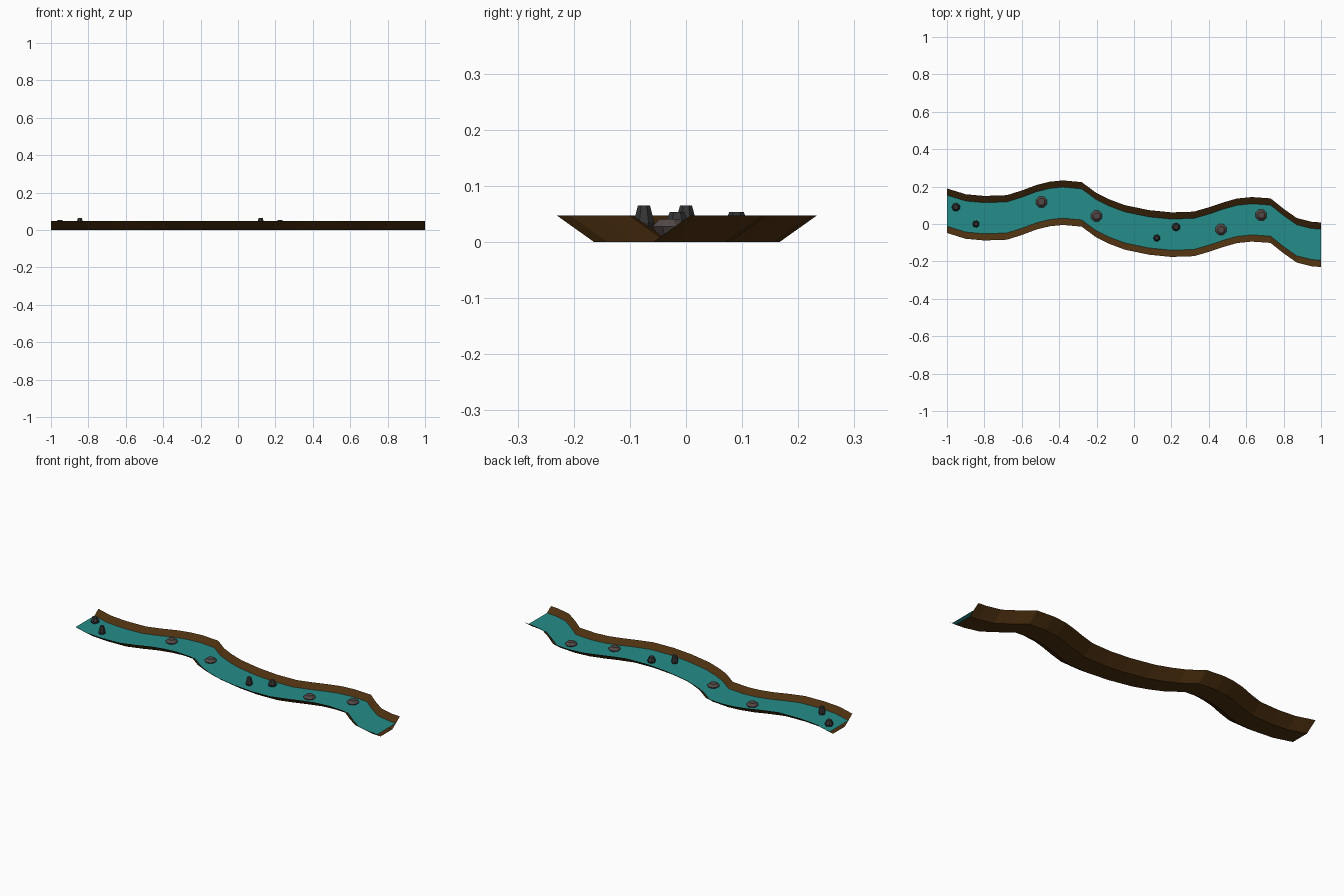
import bpy
import bmesh
from math import sin, cos, pi

cube = bpy.data.objects.get("Cube")
if cube:
    bpy.data.objects.remove(cube, do_unlink=True)


def material(name, rgb):
    mat = bpy.data.materials.new(name)
    mat.use_nodes = True
    color = (*rgb, 1.0)
    mat.diffuse_color = color
    bsdf = next(n for n in mat.node_tree.nodes if n.type == "BSDF_PRINCIPLED")
    bsdf.inputs["Base Color"].default_value = color
    bsdf.inputs["Roughness"].default_value = 0.9
    return mat


earth = material("earth brown", (0.076, 0.03, 0.005))
teal = material("water teal", (0.018, 0.27, 0.255))
light_stone = material("warm grey stone", (0.085, 0.066, 0.063))
dark_stone = material("dark grey stone", (0.035, 0.034, 0.034))

# Winding centre line of the stream, seen from above
PATH = [(-1, .071), (-.9, .04), (-.8, .031), (-.68, .035), (-.6, .06),
        (-.52, .09), (-.45, .107), (-.38, .114), (-.28, .105), (-.2, .046),
        (-.13, .012), (-.05, -.018), (.08, -.045), (.2, -.057), (.32, -.053),
        (.4, -.03), (.48, -.003), (.55, .017), (.63, .025), (.73, .018),
        (.8, -.038), (.87, -.087), (.95, -.107), (1, -.111)]
WATER_Z = 0.022


def finish(name, bm, mat):
    mesh = bpy.data.meshes.new(name)
    bm.to_mesh(mesh)
    bm.free()
    mesh.materials.append(mat)
    obj = bpy.data.objects.new(name, mesh)
    bpy.context.collection.objects.link(obj)
    return obj


def sweep(name, section, mat):
    """Carry an open (y, z) section along the centre line."""
    bm = bmesh.new()
    rows = [[bm.verts.new((x, y + dy, z)) for dy, z in section] for x, y in PATH]
    for a, b in zip(rows, rows[1:]):
        for i in range(len(section) - 1):
            bm.faces.new((a[i], b[i], b[i + 1], a[i + 1]))
    return finish(name, bm, mat)


def stone(name, x, y, radius, top, mat, sides=8):
    """Faceted pebble: narrow foot, wide middle, small flat top."""
    bm = bmesh.new()
    foot = 0.008
    rings = []
    for scale, z in ((.6, foot), (1, WATER_Z + .3 * (top - WATER_Z)), (.58, top)):
        rings.append([bm.verts.new((x + radius * scale * cos(2 * pi * (i + .5) / sides),
                                    y + radius * scale * sin(2 * pi * (i + .5) / sides), z))
                      for i in range(sides)])
    for a, b in zip(rings, rings[1:]):
        for i in range(sides):
            j = (i + 1) % sides
            bm.faces.new((a[i], a[j], b[j], b[i]))
    bm.faces.new(rings[0][::-1])
    bm.faces.new(rings[-1])
    return finish(name, bm, mat)


# Earth trough with open ends, and the water lying in it
sweep("stream_bed", [(-.119, .047), (-.053, 0), (.053, 0), (.119, .047)], earth)
sweep("water", [(-.083, WATER_Z), (.083, WATER_Z)], teal)

# Broad flat stones
for n, (x, y) in enumerate([(-.495, .118), (-.2, .043), (.465, -.03), (.68, .048)]):
    stone(f"broad_stone_{n + 1}", x, y, .032, .041, light_stone)

# Small dark pebbles
for n, (x, y, r, top) in enumerate([(-.952, .09, .023, .053), (-.845, 0, .019, .065),
                                    (.122, -.075, .019, .065), (.225, -.016, .023, .053)]):
    stone(f"pebble_{n + 1}", x, y, r, top, dark_stone, 7)
